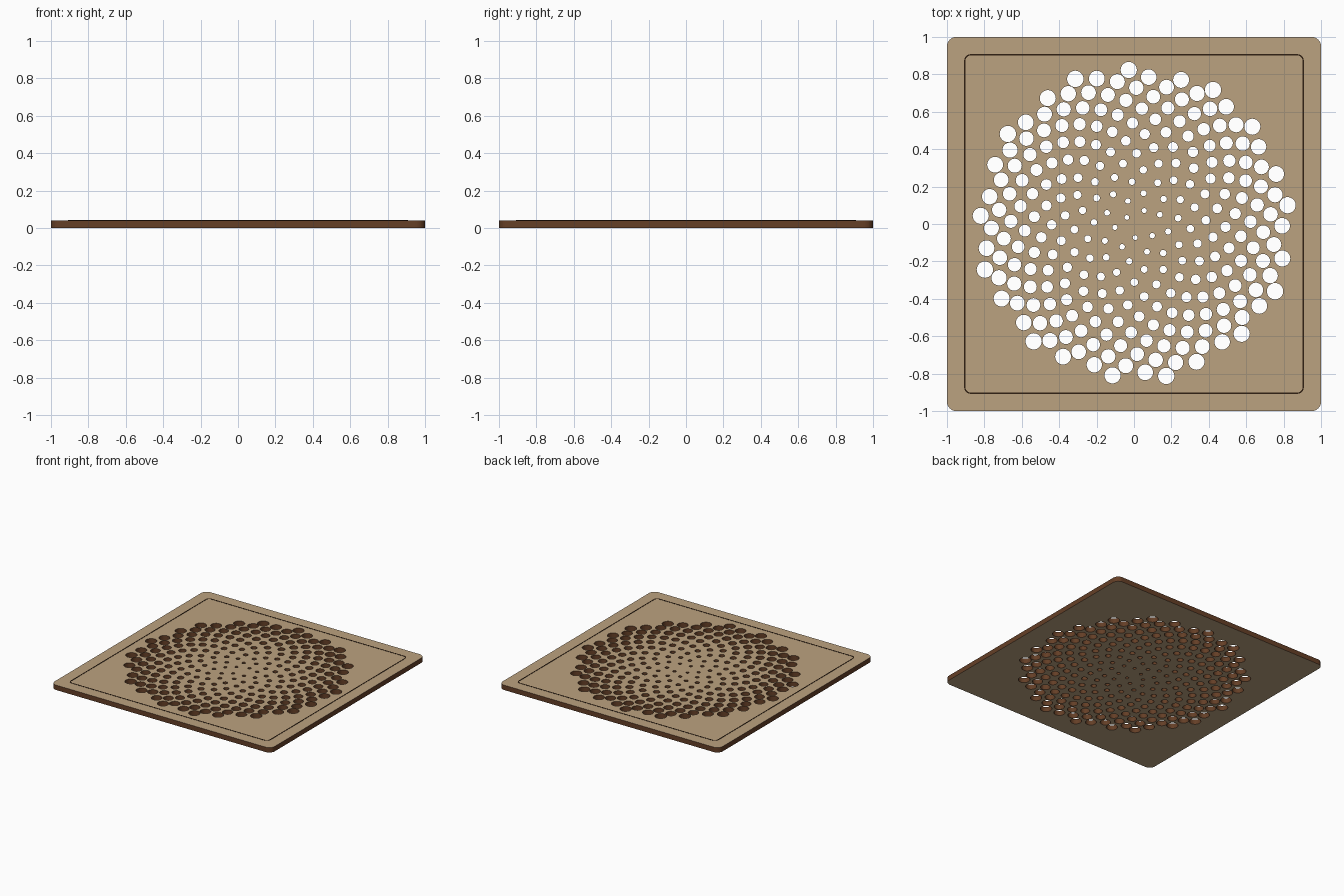
import bpy, bmesh, math

if "Cube" in bpy.data.objects:
    bpy.data.objects.remove(bpy.data.objects["Cube"])

THICK = 0.04
GOLDEN = math.pi * (3 - math.sqrt(5))
COUNT, SPACING = 260, 0.0519


def material(name, rgb):
    m = bpy.data.materials.new(name)
    m.diffuse_color = (*rgb, 1)
    m.use_nodes = True
    m.node_tree.nodes["Principled BSDF"].inputs["Base Color"].default_value = m.diffuse_color
    return m


wood = material("light_wood", (0.50, 0.36, 0.215))
burnt = material("burnt_edge", (0.13, 0.05, 0.02))
engraved = material("engraved_line", (0.03, 0.014, 0.006))


def circle(cx, cy, r, n=28):
    return [(cx + r * math.cos(2 * math.pi * k / n),
             cy + r * math.sin(2 * math.pi * k / n)) for k in range(n)]


def rounded_square(half, r, n=8):
    pts = []
    for q, (sx, sy) in enumerate(((1, 1), (-1, 1), (-1, -1), (1, -1))):
        for k in range(n + 1):
            a = math.pi / 2 * (q + k / n)
            pts.append((sx * (half - r) + r * math.cos(a),
                        sy * (half - r) + r * math.sin(a)))
    return pts


def cut_sheet(name, loops, z0, z1, face_mat, side_mat):
    """Filled flat outline with holes, extruded from z0 to z1."""
    cu = bpy.data.curves.new(name + "_outline", 'CURVE')
    cu.dimensions = '2D'
    cu.fill_mode = 'BOTH'
    cu.extrude = (z1 - z0) / 2
    for pts in loops:
        s = cu.splines.new('POLY')
        s.points.add(len(pts) - 1)
        for p, (x, y) in zip(s.points, pts):
            p.co = (x, y, 0, 1)
        s.use_cyclic_u = True
    tmp = bpy.data.objects.new(name + "_outline", cu)
    bpy.context.collection.objects.link(tmp)
    dg = bpy.context.evaluated_depsgraph_get()
    me = bpy.data.meshes.new_from_object(tmp.evaluated_get(dg))
    bpy.data.objects.remove(tmp)
    me.name = name
    me.materials.clear()
    me.materials.append(face_mat)
    me.materials.append(side_mat)
    bm = bmesh.new()
    bm.from_mesh(me)
    bmesh.ops.remove_doubles(bm, verts=bm.verts, dist=1e-5)
    bmesh.ops.translate(bm, verts=bm.verts, vec=(0, 0, (z0 + z1) / 2))
    bmesh.ops.recalc_face_normals(bm, faces=bm.faces)
    bm.normal_update()
    for f in bm.faces:
        f.material_index = 0 if abs(f.normal.z) > 0.5 else 1
        f.smooth = False
    bm.to_mesh(me)
    bm.free()
    ob = bpy.data.objects.new(name, me)
    bpy.context.collection.objects.link(ob)
    return ob


# board with a sunflower spiral of holes that grow towards the rim
loops = [rounded_square(1.0, 0.05)]
for i in range(1, COUNT + 1):
    r, a = SPACING * math.sqrt(i), i * GOLDEN
    size = 0.012 + 0.032 * (i / COUNT) ** 0.68
    loops.append(circle(r * math.cos(a), r * math.sin(a), size))
cut_sheet("perforated_board", loops, 0, THICK, wood, burnt)

# thin dark border line on the top
cut_sheet("border_line", [rounded_square(0.908, 0.035), rounded_square(0.901, 0.028)],
          THICK - 0.001, THICK + 0.002, engraved, engraved)
